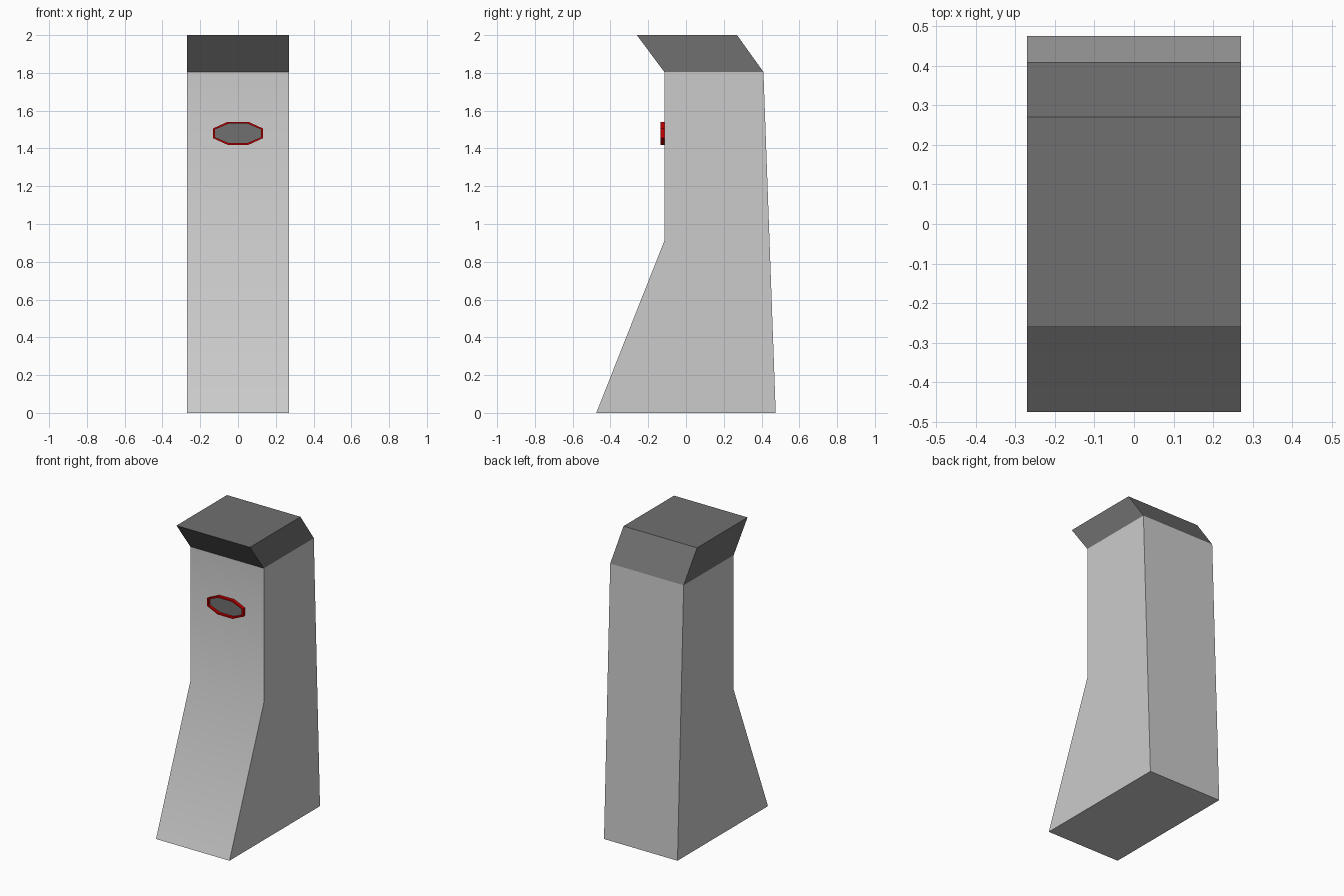
import bpy
import math

cube = bpy.data.objects.get("Cube")
if cube:
    bpy.data.objects.remove(cube, do_unlink=True)


def material(name, color):
    mat = bpy.data.materials.new(name)
    mat.use_nodes = True
    rgba = (*color, 1)
    mat.diffuse_color = rgba
    mat.node_tree.nodes["Principled BSDF"].inputs["Base Color"].default_value = rgba
    return mat


light_grey = material("light grey", (0.6, 0.6, 0.6))
dark_grey = material("dark grey", (0.16, 0.16, 0.16))
red = material("red", (0.6, 0.0, 0.0))


def make_object(name, verts, faces, mat):
    mesh = bpy.data.meshes.new(name)
    mesh.from_pydata(verts, [], faces)
    mesh.materials.append(mat)
    obj = bpy.data.objects.new(name, mesh)
    bpy.context.collection.objects.link(obj)
    return obj


def extrude_profile(name, profile, half_width, mat, skip=()):
    """Extrude a side profile of (y, z) points across the width."""
    n = len(profile)
    verts = [(x, y, z) for x in (-half_width, half_width) for y, z in profile]
    faces = [tuple(range(n)), tuple(reversed(range(n, 2 * n)))]
    faces += [(i, i + n, (i + 1) % n + n, (i + 1) % n)
              for i in range(n) if i not in skip]
    return make_object(name, verts, faces, mat)


HALF_WIDTH = 0.27
FRONT, BACK, SHOULDER = -0.115, 0.41, 1.805

# Tapered body with a softly shaded bend down the front; open under the cap
body = extrude_profile(
    "body",
    [(0.475, 0), (BACK, SHOULDER), (FRONT, SHOULDER), (FRONT, 0.91), (-0.475, 0)],
    HALF_WIDTH, light_grey, skip=(1,))

# Cap leaning forward over the front
cap = extrude_profile(
    "cap",
    [(BACK, SHOULDER), (0.27, 2), (-0.26, 2), (FRONT, SHOULDER)],
    HALF_WIDTH, dark_grey, skip=(3,))


def octagon(rx, rz, y):
    """Stretched octagon facing the front."""
    scale = 1 / math.cos(math.pi / 8)
    angles = [math.pi / 8 + k * math.pi / 4 for k in range(8)]
    return [(rx * scale * math.cos(a), y, 1.48 + rz * scale * math.sin(a))
            for a in angles]


# Red rim: outer wall, front lip and inner wall
OUTER, INNER = (0.133, 0.061), (0.122, 0.051)
LIP = FRONT - 0.02
loops = [octagon(*OUTER, FRONT), octagon(*OUTER, LIP),
         octagon(*INNER, LIP), octagon(*INNER, FRONT)]
rim_faces = [(8 * r + k, 8 * r + (k + 1) % 8,
              8 * (r + 1) + (k + 1) % 8, 8 * (r + 1) + k)
             for r in range(3) for k in range(8)]
make_object("sensor_rim", sum(loops, []), rim_faces, red)

# Dark window set inside the rim
make_object("sensor_window", octagon(*INNER, FRONT - 0.003),
            [tuple(range(8))], dark_grey)

# Smooth only the shallow bend of the body
bpy.ops.object.select_all(action="DESELECT")
body.select_set(True)
bpy.context.view_layer.objects.active = body
bpy.ops.object.shade_smooth_by_angle(angle=math.radians(30))
